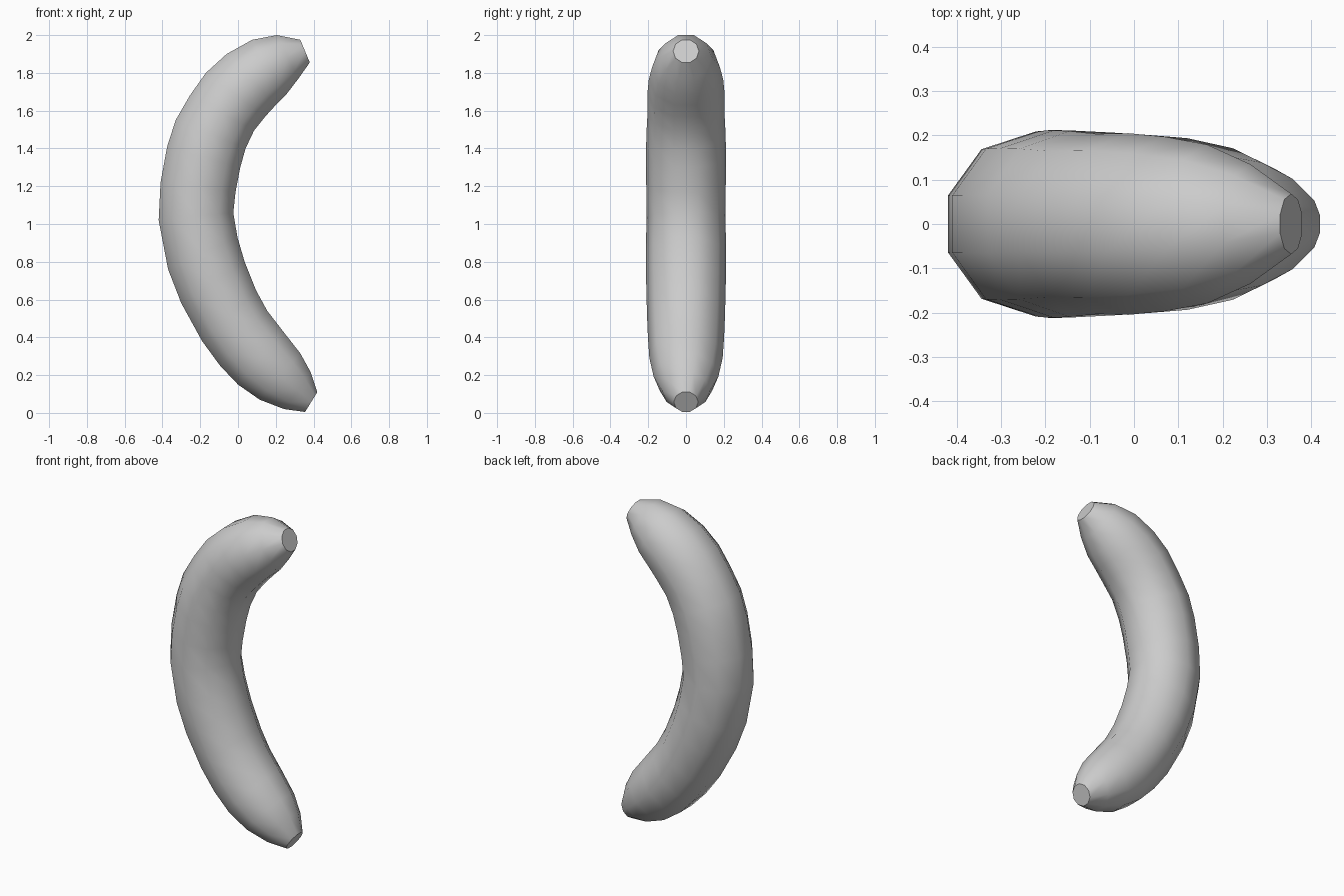
import bpy, bmesh, math
from mathutils import Vector

if "Cube" in bpy.data.objects:
    bpy.data.objects.remove(bpy.data.objects["Cube"])

SIDES = 10

# Side profile: outer-edge x, z and inner-edge x, z of each ring, bottom tip to top tip
RINGS = [
    (0.355, 0.005, 0.42, 0.11), (0.245, 0.02, 0.385, 0.215),
    (0.115, 0.07, 0.33, 0.315), (0.0, 0.15, 0.24, 0.43),
    (-0.095, 0.25, 0.155, 0.54), (-0.19, 0.38, 0.095, 0.65),
    (-0.30, 0.58, 0.035, 0.80), (-0.37, 0.76, -0.003, 0.93),
    (-0.42, 1.02, -0.025, 1.06), (-0.41, 1.22, -0.013, 1.17),
    (-0.375, 1.41, 0.012, 1.30), (-0.33, 1.55, 0.04, 1.40),
    (-0.255, 1.68, 0.085, 1.495), (-0.17, 1.80, 0.145, 1.57),
    (-0.06, 1.90, 0.20, 1.63), (0.075, 1.975, 0.255, 1.685),
    (0.205, 2.0, 0.32, 1.77), (0.33, 1.975, 0.38, 1.855),
]

# Curved fruit body: ten-sided rings with a flat facing the outer bend
bm = bmesh.new()
loops = []
for ox, oz, ix, iz in RINGS:
    outer, inner = Vector((ox, 0, oz)), Vector((ix, 0, iz))
    centre = (outer + inner) / 2
    axis = (outer - inner).normalized()
    r = (outer - inner).length / 2 / math.cos(math.pi / SIDES)
    loop = []
    for k in range(SIDES):
        a = 2 * math.pi * (k + 0.5) / SIDES
        loop.append(bm.verts.new(centre + axis * r * math.cos(a)
                                 + Vector((0, r * math.sin(a), 0))))
    loops.append(loop)

for a, b in zip(loops, loops[1:]):
    for k in range(SIDES):
        n = (k + 1) % SIDES
        bm.faces.new((a[k], a[n], b[n], b[k]))

# Flat tips
bm.faces.new(loops[0])
bm.faces.new(loops[-1])
bmesh.ops.recalc_face_normals(bm, faces=bm.faces[:])

mesh = bpy.data.meshes.new("banana")
bm.to_mesh(mesh)
bm.free()
banana = bpy.data.objects.new("banana", mesh)
bpy.context.collection.objects.link(banana)

# Smooth skin, crisp tips
bpy.context.view_layer.objects.active = banana
banana.select_set(True)
bpy.ops.object.shade_smooth_by_angle(angle=math.radians(48))
